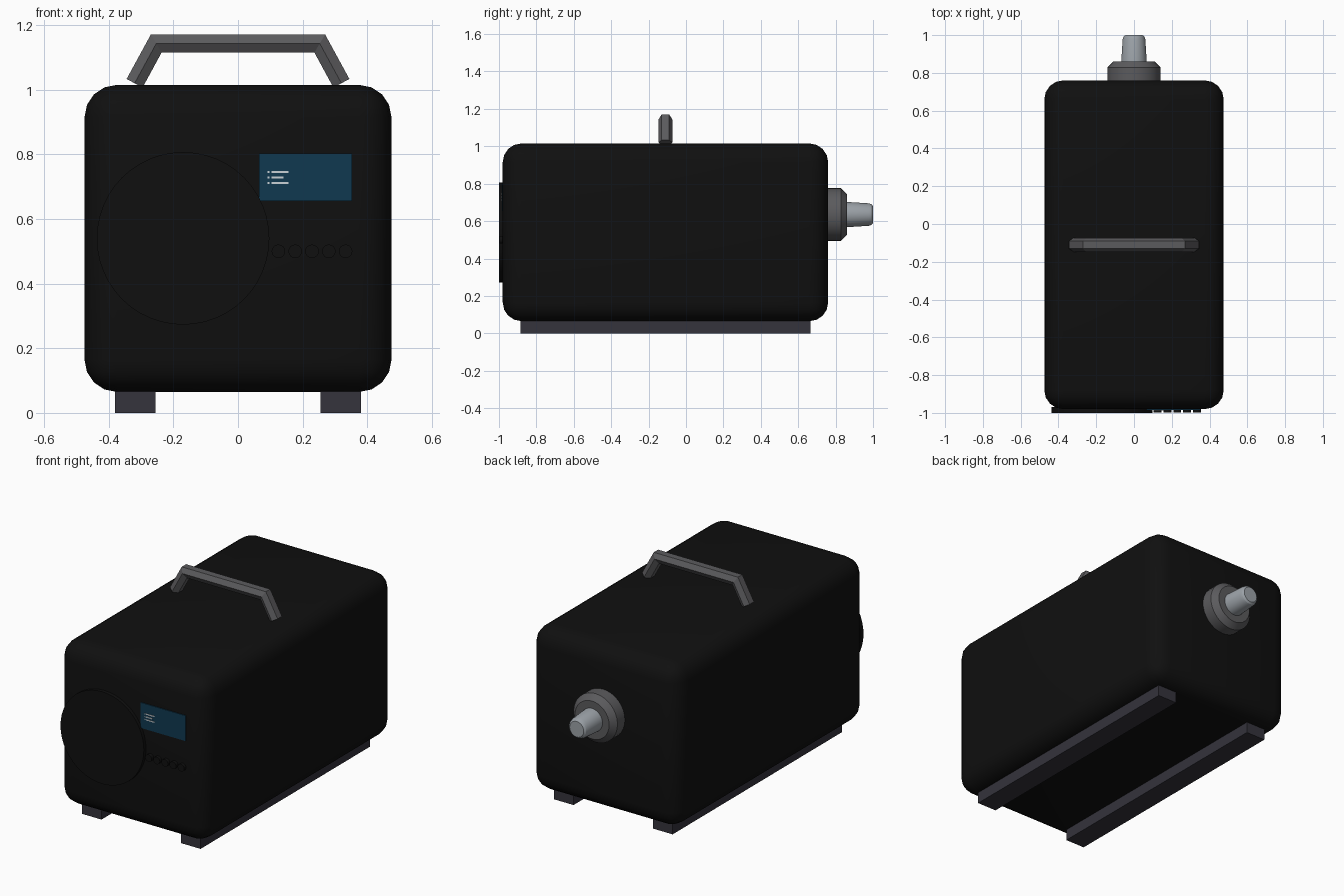
import bpy, bmesh, math
from mathutils import Vector

if "Cube" in bpy.data.objects:
    bpy.data.objects.remove(bpy.data.objects["Cube"])


def material(name, rgb):
    m = bpy.data.materials.new(name)
    m.diffuse_color = (*rgb, 1)
    m.use_nodes = True
    m.node_tree.nodes["Principled BSDF"].inputs["Base Color"].default_value = m.diffuse_color
    return m


BLACK = material("black_shell", (0.005, 0.005, 0.005))
DARK = material("dark_rubber", (0.035, 0.033, 0.045))
GREY = material("grey_plastic", (0.105, 0.104, 0.11))
METAL = material("metal", (0.33, 0.36, 0.39))
BLUE = material("blue_screen", (0.005, 0.04, 0.08))
WHITE = material("screen_white", (0.6, 0.65, 0.68))


def make(name, bm, mat, smooth=True):
    bmesh.ops.recalc_face_normals(bm, faces=bm.faces)
    me = bpy.data.meshes.new(name)
    bm.to_mesh(me)
    bm.free()
    ob = bpy.data.objects.new(name, me)
    bpy.context.collection.objects.link(ob)
    me.materials.append(mat)
    if smooth:
        bpy.ops.object.select_all(action='DESELECT')
        ob.select_set(True)
        bpy.context.view_layer.objects.active = ob
        bpy.ops.object.shade_smooth_by_angle(angle=math.radians(30))
    return ob


def box(name, x, y, z, mat, radius=0):
    bm = bmesh.new()
    bmesh.ops.create_cube(bm, size=1)
    for v in bm.verts:
        for i, (lo, hi) in enumerate((x, y, z)):
            v.co[i] = lo if v.co[i] < 0 else hi
    if radius:
        bmesh.ops.bevel(bm, geom=bm.edges[:], offset=radius, segments=4,
                        profile=0.5, affect='EDGES')
    return make(name, bm, mat, radius > 0)


def skin(name, rings, mat, smooth=True):
    """Joins equal rings of points and caps both ends."""
    bm = bmesh.new()
    rows = [[bm.verts.new(p) for p in r] for r in rings]
    n = len(rows[0])
    for a, b in zip(rows, rows[1:]):
        for i in range(n):
            j = (i + 1) % n
            bm.faces.new((a[i], a[j], b[j], b[i]))
    bm.faces.new(rows[0])
    bm.faces.new(rows[-1])
    return make(name, bm, mat, smooth)


def turned(name, cx, cz, profile, mat, n=32):
    """Round part along y from (y, radius) pairs."""
    return skin(name, [[(cx + r * math.cos(2 * math.pi * i / n), y,
                         cz + r * math.sin(2 * math.pi * i / n))
                        for i in range(n)] for y, r in profile], mat)


# Main housing
box("housing", (-0.475, 0.475), (-0.98, 0.76), (0.065, 1.015), BLACK, 0.1)

# Runner feet
for side, x in (("left", (-0.38, -0.255)), ("right", (0.255, 0.38))):
    box(side + "_runner", x, (-0.885, 0.665), (0, 0.07), DARK)

# Front lens cover and control buttons
turned("front_disc", -0.17, 0.54, [(-0.97, 0.267), (-1.0, 0.267)], BLACK, 48)
for i in range(5):
    turned(f"button_{i + 1}", 0.125 + i * 0.052, 0.5,
           [(-0.975, 0.021), (-0.998, 0.021)], BLACK, 16)

# Screen with menu lines and bullets
box("screen", (0.065, 0.352), (-0.985, -0.978), (0.655, 0.802), BLUE)
for i, length in enumerate((0.053, 0.038, 0.053)):
    z = 0.745 - i * 0.0165
    box(f"menu_line_{i + 1}", (0.103, 0.103 + length), (-0.988, -0.984),
        (z - 0.003, z + 0.003), WHITE)
    box(f"menu_bullet_{i + 1}", (0.092, 0.098), (-0.988, -0.984),
        (z - 0.003, z + 0.003), WHITE)

# Carrying handle: hexagonal section swept with mitred corners
path = [Vector(p) for p in ((-0.32, 1.02), (-0.253, 1.143), (0.253, 1.143), (0.32, 1.02))]
section = [(0.037, 0), (0.02, 0.028), (-0.02, 0.028),
           (-0.037, 0), (-0.02, -0.028), (0.02, -0.028)]
rings = []
for i, p in enumerate(path):
    dirs = [(path[k + 1] - path[k]).normalized() for k in (i - 1, i) if 0 <= k < 3]
    normals = [Vector((-d.y, d.x)) for d in dirs]
    n = sum(normals, Vector((0, 0))).normalized()
    n /= n.dot(normals[0])
    rings.append([(p.x + n.x * h, -0.11 + w, p.y + n.y * h) for w, h in section])
skin("handle", rings, GREY, False)

# Rear connector collar and tapered nozzle
turned("connector_collar", 0, 0.635,
       [(0.75, 0.141), (0.828, 0.141), (0.86, 0.11)], GREY)
turned("connector_nozzle", 0, 0.635,
       [(0.85, 0.068), (0.978, 0.06), (0.992, 0.055), (1.0, 0.045)], METAL)
